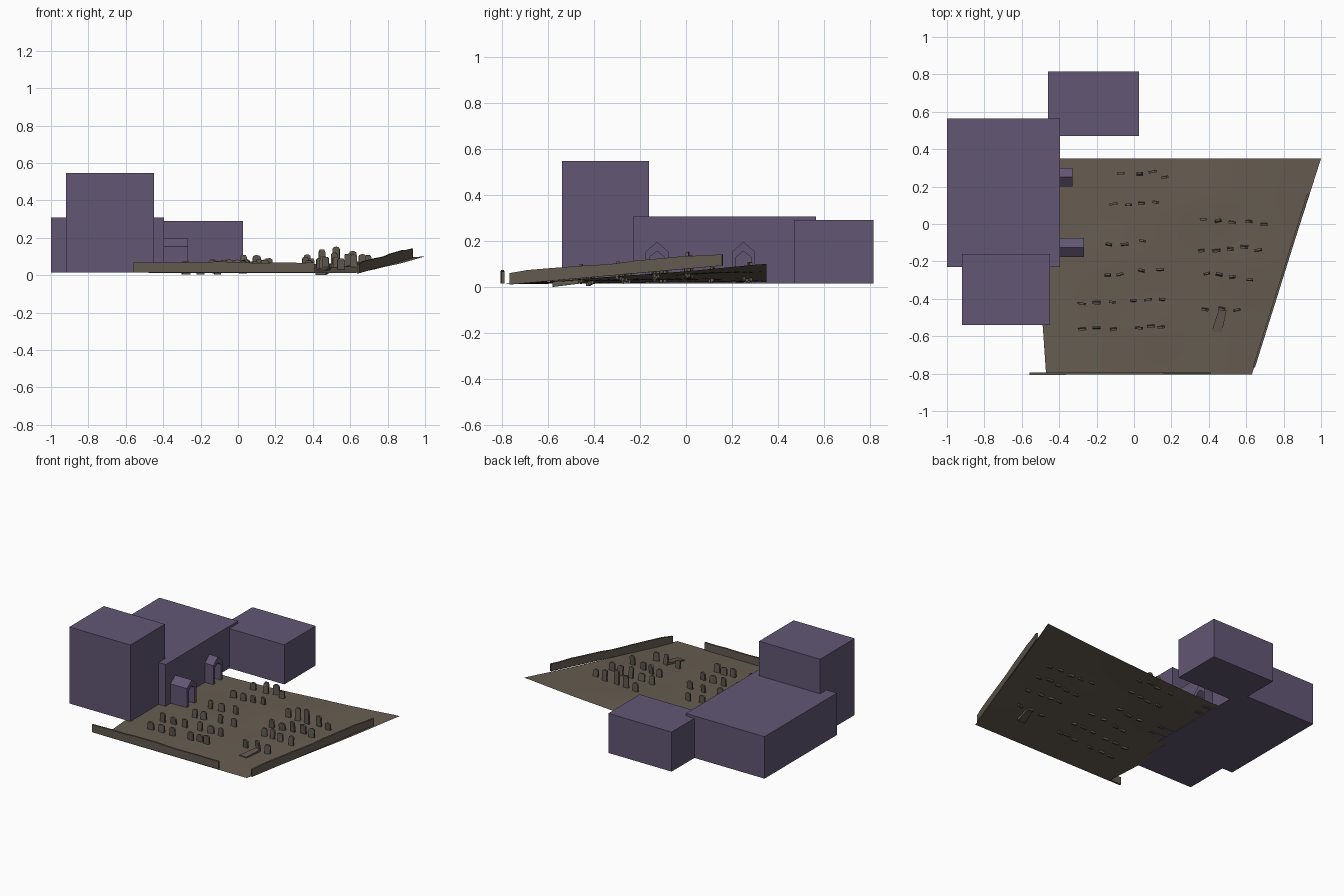
import bpy, bmesh, math, random
from mathutils import Vector, Matrix

if "Cube" in bpy.data.objects:
    bpy.data.objects.remove(bpy.data.objects["Cube"])

random.seed(4)

def material(name, rgb):
    m = bpy.data.materials.new(name)
    m.diffuse_color = (*rgb, 1)
    m.use_nodes = True
    m.node_tree.nodes["Principled BSDF"].inputs["Base Color"].default_value = m.diffuse_color
    return m

PURPLE = material("dusky purple", (0.122, 0.095, 0.175))
EARTH = material("brown earth", (0.135, 0.110, 0.083))
STONE = material("weathered stone", (0.120, 0.102, 0.078))

def finish(name, bm, mat):
    bmesh.ops.recalc_face_normals(bm, faces=bm.faces)
    me = bpy.data.meshes.new(name)
    bm.to_mesh(me)
    bm.free()
    me.materials.append(mat)
    ob = bpy.data.objects.new(name, me)
    bpy.context.collection.objects.link(ob)
    return ob

def prism(name, outline, direction, mat, matrix=Matrix()):
    """Extrude a closed 3D outline along a direction."""
    bm = bmesh.new()
    face = bm.faces.new([bm.verts.new(p) for p in outline])
    new = bmesh.ops.extrude_face_region(bm, geom=[face])["geom"]
    bmesh.ops.translate(bm, verts=[v for v in new if isinstance(v, bmesh.types.BMVert)],
                        vec=Vector(direction))
    bm.transform(matrix)
    return finish(name, bm, mat)

def block(name, x0, x1, y0, y1, z0, z1, mat):
    return prism(name, [(x0, y0, z0), (x1, y0, z0), (x1, y1, z0), (x0, y1, z0)],
                 (0, 0, z1 - z0), mat)

# Buildings
block("main_hall", -1.0, -0.395, -0.23, 0.565, 0.015, 0.307, PURPLE)
block("front_tower", -0.92, -0.45, -0.54, -0.16, 0.015, 0.547, PURPLE)
block("rear_wing", -0.46, 0.027, 0.47, 0.815, 0.015, 0.29, PURPLE)

# Gabled porches with a doorway passage
def porch(name, y, x1):
    half = [(0.05, 0.015), (0.05, 0.153), (0, 0.195)]
    door = [(0.032, 0.015), (0.032, 0.13), (0, 0.155)]
    pts = half + [(-a, z) for a, z in half[1::-1]]
    pts += [(-a, z) for a, z in door] + door[1::-1]
    prism(name, [(-0.40, y + a, z) for a, z in pts], (x1 + 0.40, 0, 0), PURPLE)

porch("porch_front", -0.126, -0.268)
porch("porch_back", 0.25, -0.33)

# Sloping ground sheet
def ground_z(x, y):
    t = min(max((x + 0.47) / 1.45, 0), 1)
    s = (y + 0.81) / 1.16
    z = 0.012 + 0.008 * s + 0.08 * s * t ** 1.6
    for bx, by, h, r in ((0.35, 0.12, 0.012, 0.18), (-0.1, -0.2, 0.008, 0.2),
                         (0.1, -0.55, 0.006, 0.15), (0.6, -0.25, 0.008, 0.18)):
        z += h * math.exp(-((x - bx) ** 2 + (y - by) ** 2) / r ** 2)
    return z

N = 28
bm = bmesh.new()
rows = []
for j in range(N + 1):
    s = j / N
    y = -0.805 + 1.155 * s
    left, right = -0.47 - 0.02 * min(s * 4, 1) + 0.09 * max(s - 0.3, 0) / 0.7, 0.63 + 0.37 * s
    rows.append([bm.verts.new((x, y, ground_z(x, y)))
                 for x in (left + (right - left) * i / N for i in range(N + 1))])
for a, b in zip(rows, rows[1:]):
    for i in range(N):
        bm.faces.new((a[i], a[i + 1], b[i + 1], b[i])).smooth = True
finish("ground", bm, EARTH)

# Low boundary walls with an uneven top
def wall(name, a, b, height):
    a, b = Vector(a), Vector(b)
    side = Vector((b.y - a.y, a.x - b.x, 0)).normalized() * 0.012
    n = 12
    top = [a.lerp(b, i / n) + Vector((0, 0, height + random.uniform(-0.004, 0.004)))
           for i in range(n, -1, -1)]
    prism(name, [a, b] + top, side, STONE)

wall("front_wall", (-0.56, -0.795, 0.014), (0.41, -0.79, 0.014), 0.055)
wall("right_wall", (0.635, -0.765, 0.01), (0.925, 0.16, 0.092), 0.053)

# Headstones: (row of x, y, heights)
GRAVES = [
    ((-0.07, 0.03, 0.10, 0.165), (0.27, 0.265, 0.28, 0.25), (0.05, 0.075, 0.07, 0.05)),
    ((-0.11, -0.03, 0.04, 0.115), (0.108, 0.102, 0.112, 0.117), (0.05,)),
    ((0.37, 0.45, 0.525, 0.615, 0.695), (0.025, 0.015, 0.01, 0.015, 0.0),
     (0.06, 0.085, 0.10, 0.075, 0.05)),
    ((-0.135, -0.05, 0.045), (-0.11, -0.11, -0.09), (0.055,)),
    ((0.36, 0.44, 0.515, 0.59, 0.665), (-0.14, -0.14, -0.13, -0.12, -0.14), (0.06, 0.05, 0.075, 0.065)),
    ((-0.14, -0.075, 0.04, 0.14), (-0.275, -0.27, -0.25, -0.245), (0.055,)),
    ((0.39, 0.455, 0.525, 0.62), (-0.265, -0.272, -0.285, -0.3), (0.055, 0.065)),
    ((-0.28, -0.2, -0.115, -0.005, 0.075, 0.15), (-0.425, -0.418, -0.418, -0.41, -0.405, -0.405),
     (0.06, 0.05, 0.055)),
    ((0.38, 0.47, 0.55), (-0.455, -0.45, -0.46), (0.055, 0.07, 0.06)),
    ((-0.277, -0.2, -0.11, 0.027, 0.09, 0.145), (-0.56, -0.555, -0.56, -0.555, -0.545, -0.55),
     (0.055, 0.05, 0.06)),
]

def headstone(x, y, h, style):
    w = random.uniform(0.017, 0.022)
    if style == 0:      # rounded top
        pts = [(w * math.cos(k * math.pi / 6), h - w * 0.7 + w * 0.7 * math.sin(k * math.pi / 6))
               for k in range(7)]
    elif style == 1:    # clipped corners
        pts = [(w, h * 0.8), (w * 0.6, h), (-w * 0.6, h), (-w, h * 0.8)]
    else:               # slanted broken top
        pts = [(w, h * 0.85), (w * 0.3, h), (-w, h * 0.93)]
    pts = [(-w, -0.012), (w, -0.012)] + pts
    m = (Matrix.Translation((x, y, ground_z(x, y)))
         @ Matrix.Rotation(random.uniform(-0.25, 0.25), 4, 'Z')
         @ Matrix.Rotation(random.uniform(-0.12, 0.12), 4, 'X'))
    prism("headstone", [(a, -0.006, z) for a, z in pts], (0, 0.012, 0), STONE, m)

k = 0
for xs, ys, hs in GRAVES:
    for i, (x, y) in enumerate(zip(xs, ys)):
        headstone(x, y, hs[i % len(hs)], (0, 1, 0, 2)[k % 4])
        k += 1

# Sunken grave slab, wider at the foot end and tilted
prism("grave_slab", [(0.415, -0.575, 0.0), (0.47, -0.58, 0.0), (0.495, -0.46, 0.015), (0.455, -0.455, 0.015)],
      (0, 0, 0.028), STONE)
